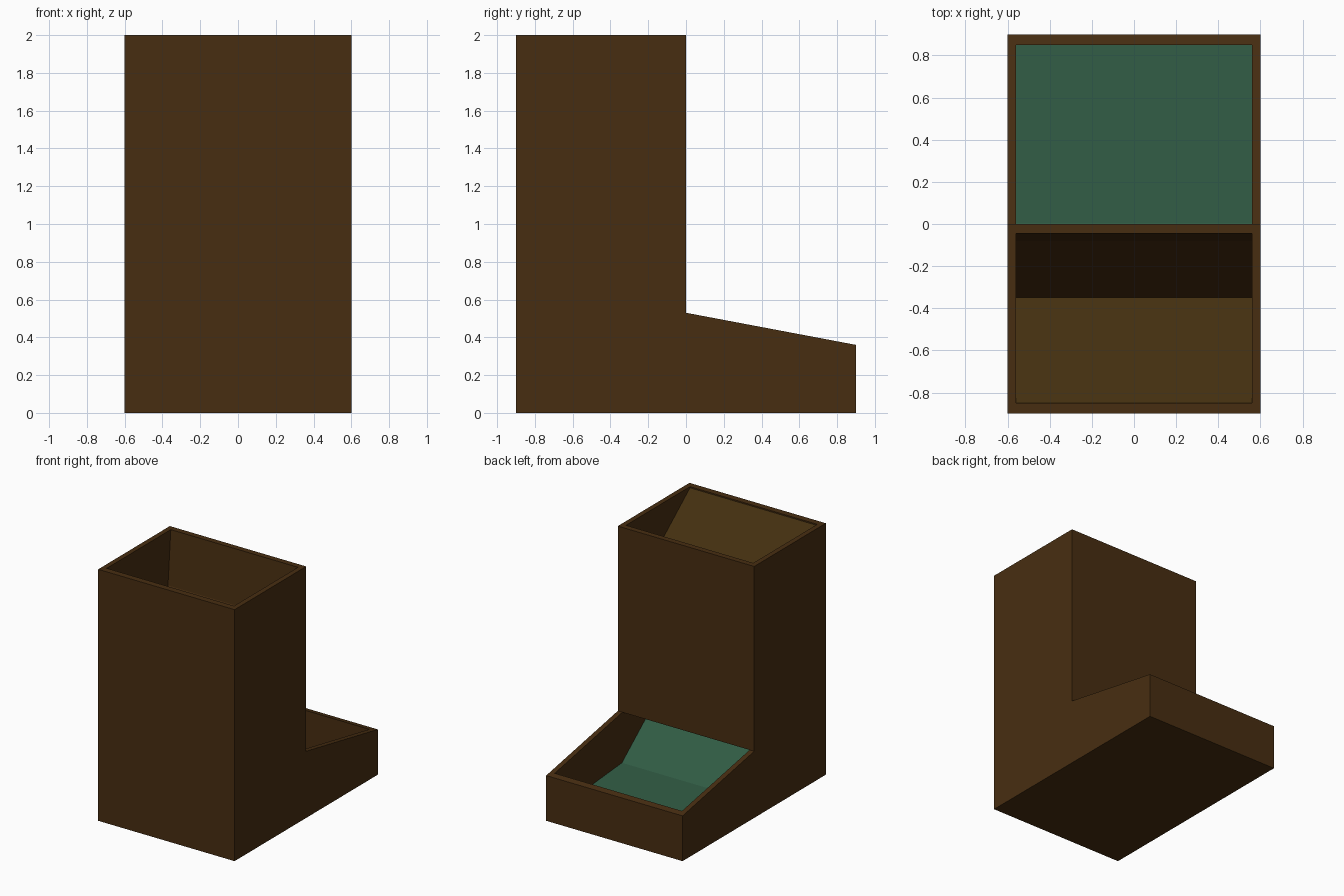
import bpy
import bmesh

cube = bpy.data.objects.get("Cube")
if cube:
    bpy.data.objects.remove(cube, do_unlink=True)


def material(name, rgb):
    mat = bpy.data.materials.new(name)
    color = (*rgb, 1.0)
    mat.diffuse_color = color
    mat.use_nodes = True
    for node in mat.node_tree.nodes:
        if node.type == 'BSDF_PRINCIPLED':
            node.inputs["Base Color"].default_value = color
    return mat


dark_wood = material("dark wood", (0.064, 0.027, 0.0056))
olive_wood = material("olive wood", (0.057, 0.029, 0.005))
green = material("green lining", (0.030, 0.104, 0.057))


def slab(name, profile, x0, x1, mat):
    """Extrude a (y, z) side profile across the width from x0 to x1."""
    bm = bmesh.new()
    face = bm.faces.new([bm.verts.new((x0, y, z)) for y, z in profile])
    result = bmesh.ops.extrude_face_region(bm, geom=[face])
    moved = [g for g in result["geom"] if isinstance(g, bmesh.types.BMVert)]
    bmesh.ops.translate(bm, verts=moved, vec=(x1 - x0, 0, 0))
    bmesh.ops.recalc_face_normals(bm, faces=bm.faces)
    mesh = bpy.data.meshes.new(name)
    bm.to_mesh(mesh)
    bm.free()
    mesh.materials.append(mat)
    obj = bpy.data.objects.new(name, mesh)
    bpy.context.collection.objects.link(obj)
    return obj


def sheet(name, points, thickness, mat):
    """Inner plate whose upper surface follows the given (y, z) path."""
    lower = [(y, z - thickness) for y, z in reversed(points)]
    return slab(name, points + lower, -INNER, INNER, mat)


OUTER, INNER = 0.6, 0.56
FRONT, BACK, WALL = -0.9, 0.9, 0.05
TOP, TRAY_HIGH, TRAY_LOW = 2.0, 0.53, 0.36
LIP_INNER = TRAY_LOW + WALL * (TRAY_HIGH - TRAY_LOW) / BACK

# Stepped side walls
side = [(FRONT, 0), (BACK, 0), (BACK, TRAY_LOW), (0, TRAY_HIGH), (0, TOP), (FRONT, TOP)]
slab("right_side_wall", side, -OUTER, -INNER, dark_wood)
slab("left_side_wall", side, INNER, OUTER, dark_wood)

# Outer walls and base between the sides
slab("front_wall", [(FRONT, 0), (FRONT + WALL, 0), (FRONT + WALL, TOP), (FRONT, TOP)],
     -INNER, INNER, dark_wood)
slab("hopper_back_wall", [(-0.045, TRAY_HIGH), (0, TRAY_HIGH), (0, TOP), (-0.045, TOP)],
     -INNER, INNER, dark_wood)
slab("tray_lip", [(BACK - WALL, 0), (BACK, 0), (BACK, TRAY_LOW), (BACK - WALL, LIP_INNER)],
     -INNER, INNER, dark_wood)
slab("base", [(FRONT + WALL, 0), (BACK - WALL, 0), (BACK - WALL, 0.03), (FRONT + WALL, 0.03)],
     -INNER, INNER, dark_wood)

# Inner funnel: sloping baffle and steep plate facing it
sheet("upper_baffle", [(-0.85, 1.99), (-0.35, 1.59)], 0.03, olive_wood)
slab("funnel_plate", [(-0.045, 1.995), (-0.08, 1.57), (-0.37, 0.88), (-0.345, 0.87),
                      (-0.045, 1.56)], -INNER, INNER, dark_wood)

# Green chute running down into the tray
sheet("chute_and_tray_floor", [(-0.85, 0.81), (0.005, 0.13), (0.85, 0.06)], 0.025, green)
